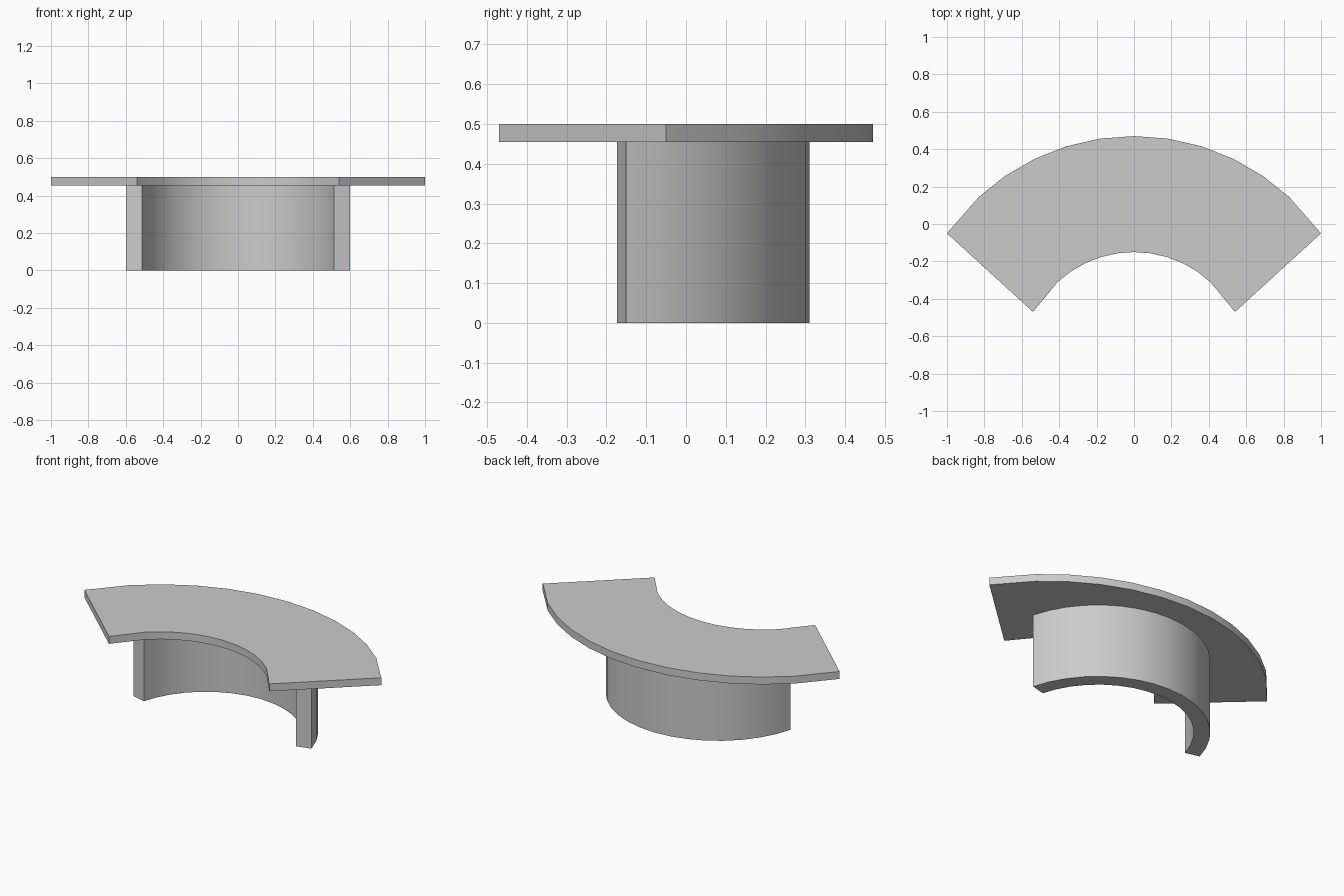
import bpy, bmesh
from math import sin, cos, radians

if "Cube" in bpy.data.objects:
    bpy.data.objects.remove(bpy.data.objects["Cube"])


def arc(cy, r, degrees):
    """Points on a circle centred on (0, cy), angles measured from +y."""
    return [(r * sin(radians(a)), cy + r * cos(radians(a))) for a in degrees]


def curved_slab(name, outer, inner, z0, z1):
    """Solid strip between two matching rows of plan points."""
    bm = bmesh.new()
    rows = [[bm.verts.new((x, y, z)) for x, y in pts]
            for pts, z in ((outer, z0), (outer, z1), (inner, z1), (inner, z0))]
    for k in range(4):
        a, b = rows[k], rows[(k + 1) % 4]
        for i in range(len(a) - 1):
            bm.faces.new((a[i], a[i + 1], b[i + 1], b[i]))
    bm.faces.new([r[0] for r in rows])
    bm.faces.new([r[-1] for r in rows])
    bmesh.ops.recalc_face_normals(bm, faces=bm.faces)
    mesh = bpy.data.meshes.new(name)
    bm.to_mesh(mesh)
    bm.free()
    ob = bpy.data.objects.new(name, mesh)
    bpy.context.collection.objects.link(ob)
    bpy.ops.object.select_all(action='DESELECT')
    ob.select_set(True)
    bpy.context.view_layer.objects.active = ob
    bpy.ops.object.shade_smooth_by_angle(angle=radians(30))
    return ob


# Counter top: concentric arcs with slanted, slightly flared ends
top_angles = [i * 60 / 7 for i in range(-5, 6)]
outer = [(-1, -0.05)] + arc(-0.751, 1.221, top_angles) + [(1, -0.05)]
inner = [(-0.54, -0.47)] + arc(-0.751, 0.601, top_angles) + [(0.54, -0.47)]
curved_slab("counter_top", outer, inner, 0.455, 0.5)

# Curved base wall under the top
base_angles = [-75 + i * 150 / 16 for i in range(17)]
curved_slab("base_wall", arc(-0.311, 0.621, base_angles),
            arc(-0.311, 0.53, base_angles), 0, 0.455)
